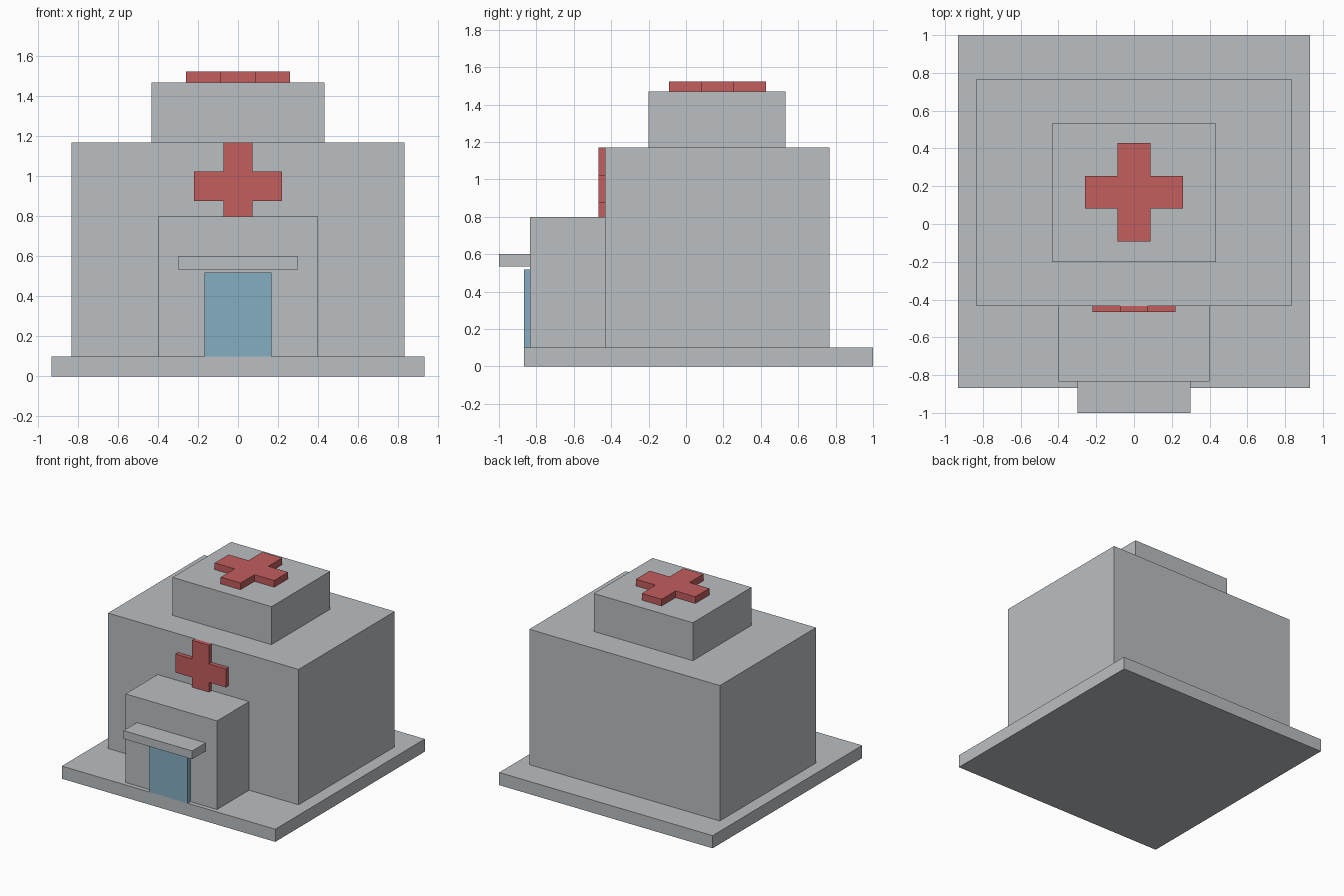
import bpy
import bmesh
from mathutils import Matrix, Vector

if "Cube" in bpy.data.objects:
    bpy.data.objects.remove(bpy.data.objects["Cube"])


def material(name, rgb):
    m = bpy.data.materials.new(name)
    m.diffuse_color = (*rgb, 1.0)
    m.use_nodes = True
    m.node_tree.nodes["Principled BSDF"].inputs["Base Color"].default_value = m.diffuse_color
    return m


GREY = material("light_grey", (0.49, 0.52, 0.54))
RED = material("soft_red", (0.54, 0.11, 0.11))
BLUE = material("door_blue", (0.23, 0.42, 0.54))


def add_object(name, bm, mat):
    bmesh.ops.recalc_face_normals(bm, faces=bm.faces)
    mesh = bpy.data.meshes.new(name)
    bm.to_mesh(mesh)
    bm.free()
    mesh.materials.append(mat)
    obj = bpy.data.objects.new(name, mesh)
    bpy.context.collection.objects.link(obj)
    return obj


def box(name, half_x, y, z, mat=GREY):
    """Box centred on x = 0, between the given y and z limits."""
    bm = bmesh.new()
    bmesh.ops.create_cube(bm, size=1.0)
    size = Vector((2 * half_x, y[1] - y[0], z[1] - z[0]))
    centre = Vector((0, sum(y) / 2, sum(z) / 2))
    bmesh.ops.transform(bm, matrix=Matrix.Translation(centre) @ Matrix.Diagonal((*size, 1)),
                        verts=bm.verts)
    return add_object(name, bm, mat)


def cross(name, reach, arm, depth, matrix):
    """Equal-armed cross outline, extruded along its local z."""
    bm = bmesh.new()
    quarter = [(reach, -arm), (reach, arm), (arm, arm)]
    points = []
    for _ in range(4):
        points += quarter
        quarter = [(-v, u) for u, v in quarter]
    face = bm.faces.new([bm.verts.new((u, v, 0)) for u, v in points])
    solid = bmesh.ops.extrude_face_region(bm, geom=[face])
    bmesh.ops.translate(bm, vec=(0, 0, depth),
                        verts=[g for g in solid["geom"] if isinstance(g, bmesh.types.BMVert)])
    bmesh.ops.transform(bm, matrix=matrix, verts=bm.verts)
    return add_object(name, bm, RED)


# Ground slab and stacked building volumes
box("base_slab", 0.933, (-0.867, 1.0), (0.0, 0.1))
box("main_block", 0.833, (-0.433, 0.767), (0.1, 1.17))
box("roof_block", 0.433, (-0.2, 0.533), (1.17, 1.47))

# Entrance
box("entrance_porch", 0.4, (-0.833, -0.433), (0.1, 0.8))
box("door_canopy", 0.3, (-1.0, -0.833), (0.535, 0.6))
box("door", 0.167, (-0.867, -0.833), (0.1, 0.518), BLUE)

# Red crosses on the roof and on the front wall
cross("roof_cross", 0.26, 0.087, 0.053, Matrix.Translation((0, 0.168, 1.47)))
cross("wall_cross", 0.22, 0.073, 0.034,
      Matrix.Translation((0, -0.433, 0.95)) @ Matrix.Rotation(1.5707963, 4, "X"))
